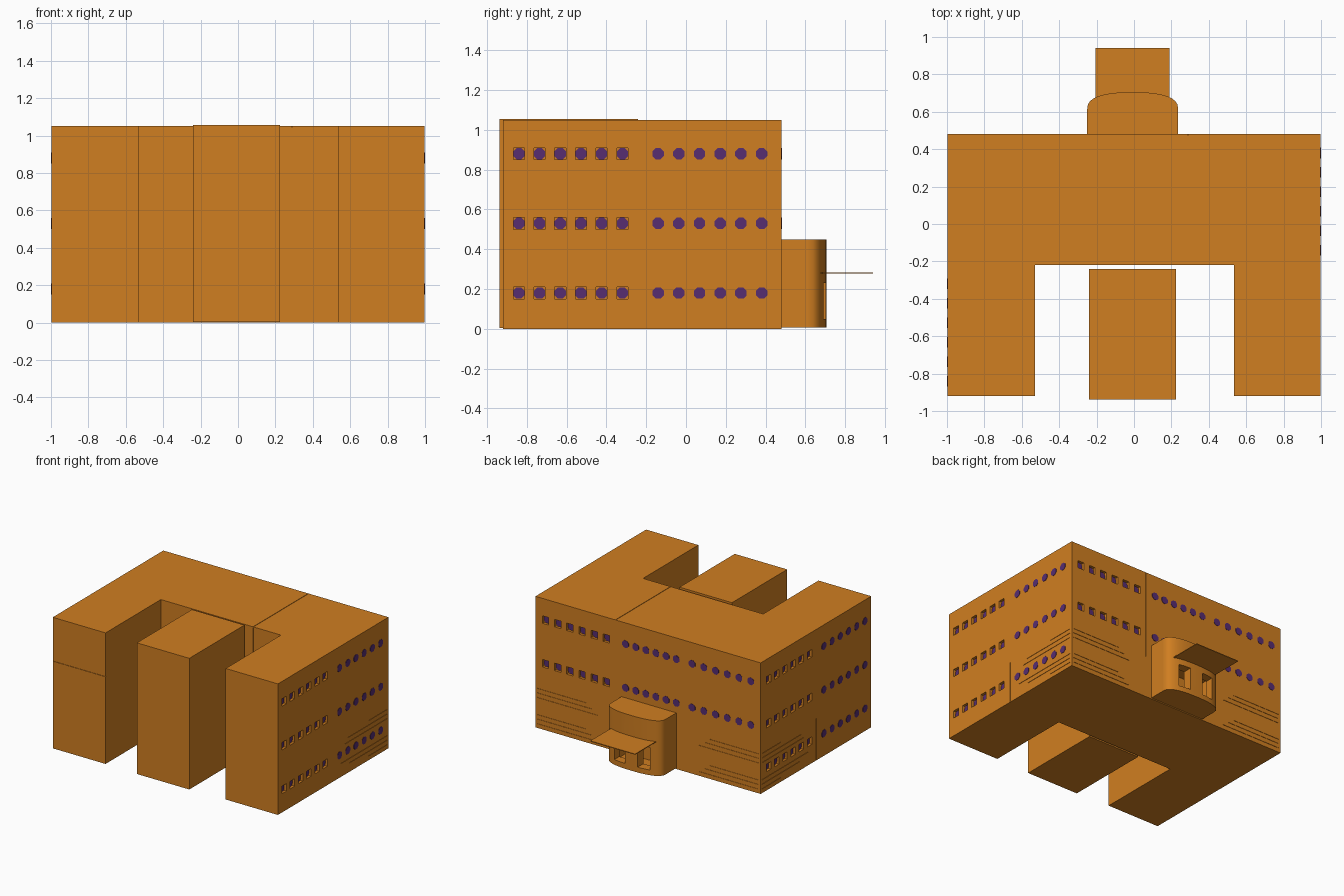
import bpy, bmesh, math
from mathutils import Matrix, Vector

if "Cube" in bpy.data.objects:
    bpy.data.objects.remove(bpy.data.objects["Cube"])


def material(name, rgb):
    m = bpy.data.materials.new(name)
    m.diffuse_color = (*rgb, 1)
    m.use_nodes = True
    m.node_tree.nodes["Principled BSDF"].inputs["Base Color"].default_value = m.diffuse_color
    return m


ORANGE = material("orange wall", (0.63, 0.21, 0.015))
PURPLE = material("purple glass", (0.095, 0.026, 0.165))


def finish(bm, name, mat):
    bmesh.ops.recalc_face_normals(bm, faces=bm.faces[:])
    me = bpy.data.meshes.new(name)
    bm.to_mesh(me)
    bm.free()
    me.materials.append(mat)
    ob = bpy.data.objects.new(name, me)
    bpy.context.collection.objects.link(ob)
    return ob


def add_box(bm, x0, x1, y0, y1, z0, z1):
    mid = Vector((x0 + x1, y0 + y1, z0 + z1)) / 2
    size = Matrix.Diagonal((x1 - x0, y1 - y0, z1 - z0, 1))
    bmesh.ops.create_cube(bm, size=1, matrix=Matrix.Translation(mid) @ size)


def box(name, *b):
    bm = bmesh.new()
    add_box(bm, *b)
    return finish(bm, name, ORANGE)


def extrude_profile(name, pts, z0, z1):
    bm = bmesh.new()
    face = bm.faces.new([bm.verts.new((x, y, z0)) for x, y in pts])
    top = bmesh.ops.extrude_face_region(bm, geom=[face])["geom"]
    bmesh.ops.translate(bm, vec=(0, 0, z1 - z0),
                        verts=[v for v in top if isinstance(v, bmesh.types.BMVert)])
    return finish(bm, name, ORANGE)


def cut(target, cutter):
    cutter.hide_render = True
    mod = target.modifiers.new("cut", "BOOLEAN")
    mod.operation = "DIFFERENCE"
    mod.solver = "EXACT"
    mod.use_self = True
    mod.object = cutter
    bpy.context.view_layer.objects.active = target
    bpy.ops.object.modifier_apply(modifier=mod.name)
    bpy.data.objects.remove(cutter)


# Main U-shaped building
W, BACK, FRONT, H = 0.998, 0.48, -0.92, 1.05
body = extrude_profile("main_building", [
    (-W, FRONT), (-0.53, FRONT), (-0.53, -0.22), (0.535, -0.22),
    (0.535, FRONT), (W, FRONT), (W, BACK), (-W, BACK)], 0, H)

# Window rows: recessed squares or flush octagonal panes
recess = bmesh.new()
glass = bmesh.new()
ROWS = (0.18, 0.53, 0.88)


def window(wall, u, z, deep):
    """wall: 'R', 'L' or 'B'; u is the position along that wall."""
    inset = 0.022 if deep else 0.0
    h, t = 0.028, 0.03
    if wall == "B":
        if deep:
            add_box(recess, u - h, u + h, BACK - inset, BACK + t, z - t, z + t)
        pos, rot = Vector((u, BACK - inset, z)), Matrix.Rotation(math.pi / 2, 4, "X")
    else:
        s = 1 if wall == "R" else -1
        if deep:
            a, b = sorted((s * (W - inset), s * (W + t)))
            add_box(recess, a, b, u - h, u + h, z - t, z + t)
        pos, rot = Vector((s * (W - inset), u, z)), Matrix.Rotation(math.pi / 2, 4, "Y")
    spin = Matrix.Rotation(math.pi / 8, 4, "Z")
    bmesh.ops.create_cone(glass, cap_ends=True, segments=8, radius1=0.031,
                          radius2=0.031, depth=0.005,
                          matrix=Matrix.Translation(pos) @ rot @ spin)


for z in ROWS:
    for i in range(6):
        front_u, back_u = -0.84 + 0.104 * i, -0.14 + 0.104 * i
        window("R", front_u, z, True)
        window("R", back_u, z, False)
        window("L", front_u, z, False)
        window("L", back_u, z, True)
        if z > 0.3:
            window("B", 0.91 - 0.108 * i, z, True)
            window("B", 0.20 - 0.09 * i, z, False)
            window("B", -0.39 - 0.104 * i, z, False)
cut(body, finish(recess, "window_cutter", ORANGE))
finish(glass, "window_panes", PURPLE)

# Fine seams: block joint, wing floor line, ground-floor section joint
seams = bmesh.new()
add_box(seams, 0.287, 0.291, 0.475, 0.6, 0.34, 1.2)
add_box(seams, 0.287, 0.291, -0.3, 0.474, 1.045, 1.2)
add_box(seams, 0.287, 0.291, -0.3, -0.216, 0.34, 1.04)
add_box(seams, -1.1, -0.4, -1.0, FRONT + 0.004, 0.698, 0.702)
for s in (-1, 1):
    a, b = sorted((s * 0.994, s * 1.1))
    add_box(seams, a, b, -0.224, -0.22, -0.1, 0.335)
cut(body, finish(seams, "seam_cutter", ORANGE))

# Ground-floor siding grooves, of uneven length, kept clear of the windows
siding = bmesh.new()
for k, z in enumerate((0.035, 0.072, 0.108, 0.245, 0.282, 0.318)):
    start = (0.23, -0.02, -0.12, -0.07, -0.03, 0.23)[k]
    for s in (-1, 1):
        a, b = sorted((s * 0.995, s * 1.1))
        add_box(siding, a, b, start, 0.46, z - 0.002, z + 0.002)
        a, b = sorted((s * (0.45 + 0.05 * (k % 3)), s * 0.98))
        add_box(siding, a, b, BACK - 0.003, 0.6, z - 0.002, z + 0.002)
cut(body, finish(siding, "siding_cutter", ORANGE))

# Free-standing centre block
box("centre_block", -0.24, 0.225, -0.938, -0.24, 0.004, 1.055)

# Rounded entrance porch
cx, hw = -0.007, 0.243
profile = [(cx - hw, 0.47), (cx - hw, 0.61)]
for i in range(17):
    a = math.pi * (1 - i / 16)
    c, s = math.cos(a), math.sin(a)
    profile.append((cx + hw * math.copysign(abs(c) ** 0.8, c),
                    0.615 + 0.09 * abs(s) ** 0.8))
profile += [(cx + hw, 0.61), (cx + hw, 0.47)]
porch = extrude_profile("entrance_porch", profile, 0.008, 0.45)

# Two door openings leading into a small hollow lobby
doors = bmesh.new()
add_box(doors, -0.18, 0.166, 0.52, 0.63, 0.03, 0.25)
add_box(doors, 0.05, 0.15, 0.6, 0.8, 0.05, 0.23)
add_box(doors, -0.164, -0.064, 0.6, 0.8, 0.05, 0.23)
cut(porch, finish(doors, "door_cutter", ORANGE))
bpy.ops.object.select_all(action="DESELECT")
porch.select_set(True)
bpy.context.view_layer.objects.active = porch
bpy.ops.object.shade_smooth_by_angle(angle=math.radians(35))

# Thin canopy over the doors
box("entrance_canopy", -0.207, 0.19, 0.62, 0.94, 0.278, 0.284)
